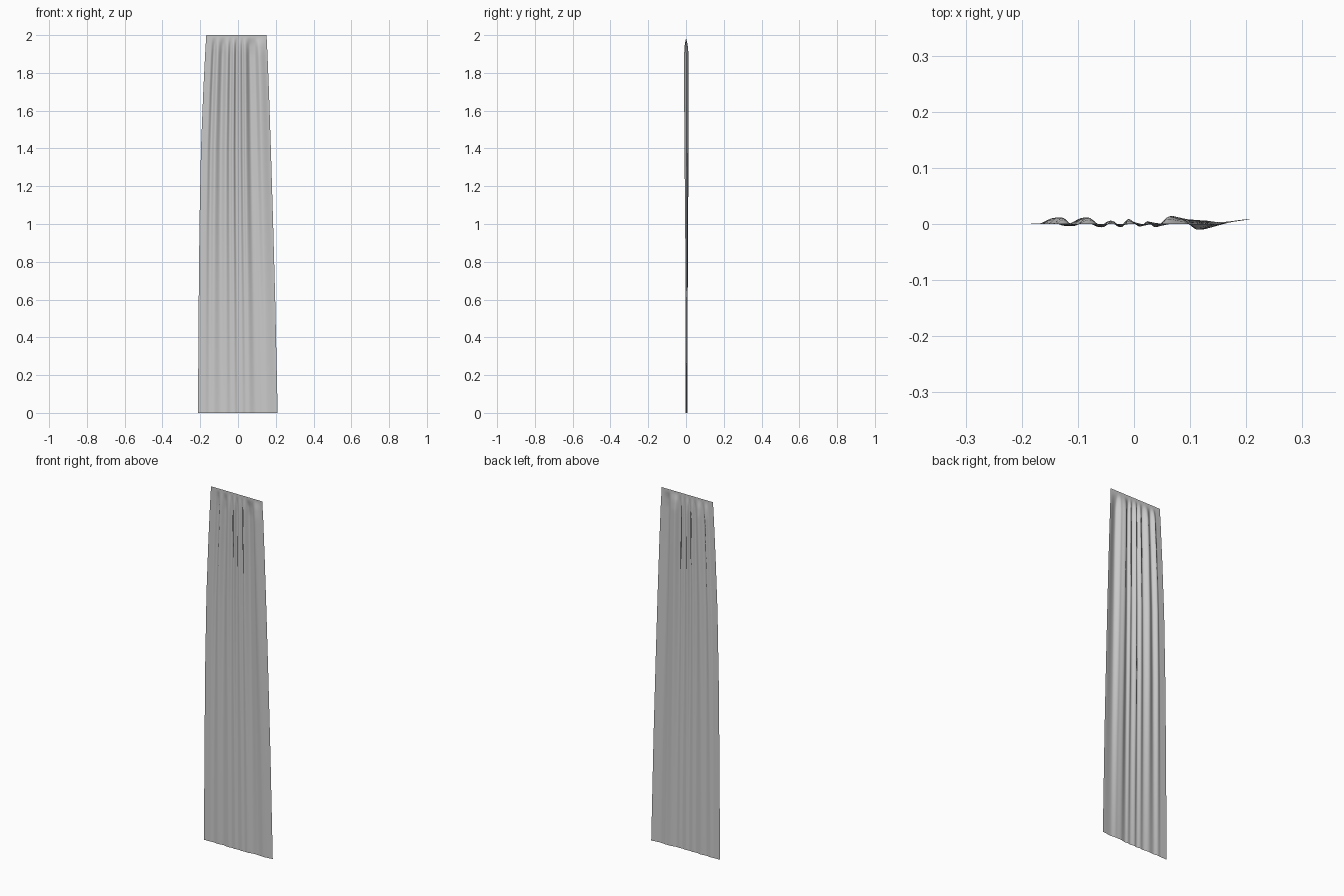
import bpy, bmesh, math

if "Cube" in bpy.data.objects:
    bpy.data.objects.remove(bpy.data.objects["Cube"])


def sample(points, t):
    """Smoothly interpolate a short list of (position, value) points."""
    if t <= points[0][0]:
        return points[0][1]
    for (a, va), (b, vb) in zip(points, points[1:]):
        if t <= b:
            k = (t - a) / (b - a)
            k = k * k * (3 - 2 * k)
            return va + (vb - va) * k
    return points[-1][1]


def linear(points, t):
    """Straight interpolation for the outline."""
    for (a, va), (b, vb) in zip(points, points[1:]):
        if t <= b:
            return va + (vb - va) * (t - a) / (b - a)
    return points[-1][1]


# Side outlines of the cloth, by height
LEFT = [(0, -0.212), (0.6, -0.208), (1.0, -0.204), (1.4, -0.196),
        (1.7, -0.184), (1.9, -0.174), (2.0, -0.168)]
RIGHT = [(0, 0.21), (0.6, 0.197), (1.0, 0.186), (1.4, 0.174),
         (1.7, 0.164), (1.9, 0.156), (2.0, 0.151)]
# Pleats across the width (0 = left edge, 1 = right edge)
PLEATS = [(0, 0), (0.09, 0.001), (0.14, 0.012), (0.20, -0.004), (0.28, 0.012),
          (0.36, -0.006), (0.41, 0.006), (0.46, -0.006), (0.50, 0.009),
          (0.56, -0.005), (0.60, 0.005), (0.64, -0.006), (0.72, 0.014),
          (0.79, 0.008), (0.87, -0.011), (1, 0.001)]
# Pleat depth by height: flat heading, deep below it, fading to the hem
DEPTH = [(0, 0.25), (0.6, 0.5), (1.2, 0.8), (1.7, 1.0), (1.9, 0.95),
         (1.95, 0.6), (1.985, 0.0), (2.0, 0.0)]

# Curtain panel: single draped sheet
COLS, ROWS = 110, 80
bm = bmesh.new()
grid = []
for j in range(ROWS + 1):
    z = 2 * (1 - (1 - j / ROWS) ** 1.4)
    xl, xr = linear(LEFT, z), linear(RIGHT, z)
    row = []
    for i in range(COLS + 1):
        u = i / COLS
        y = sample(PLEATS, u) * linear(DEPTH, z)
        y += 0.009 * max(0, u - 0.6) / 0.4 * (1 - z / 2)
        row.append(bm.verts.new((xl + (xr - xl) * u, y, z)))
    grid.append(row)
for j in range(ROWS):
    for i in range(COLS):
        bm.faces.new((grid[j][i], grid[j][i + 1],
                      grid[j + 1][i + 1], grid[j + 1][i]))
mesh = bpy.data.meshes.new("curtain_panel")
bm.to_mesh(mesh)
bm.free()
for p in mesh.polygons:
    p.use_smooth = True
curtain = bpy.data.objects.new("curtain_panel", mesh)
bpy.context.collection.objects.link(curtain)
